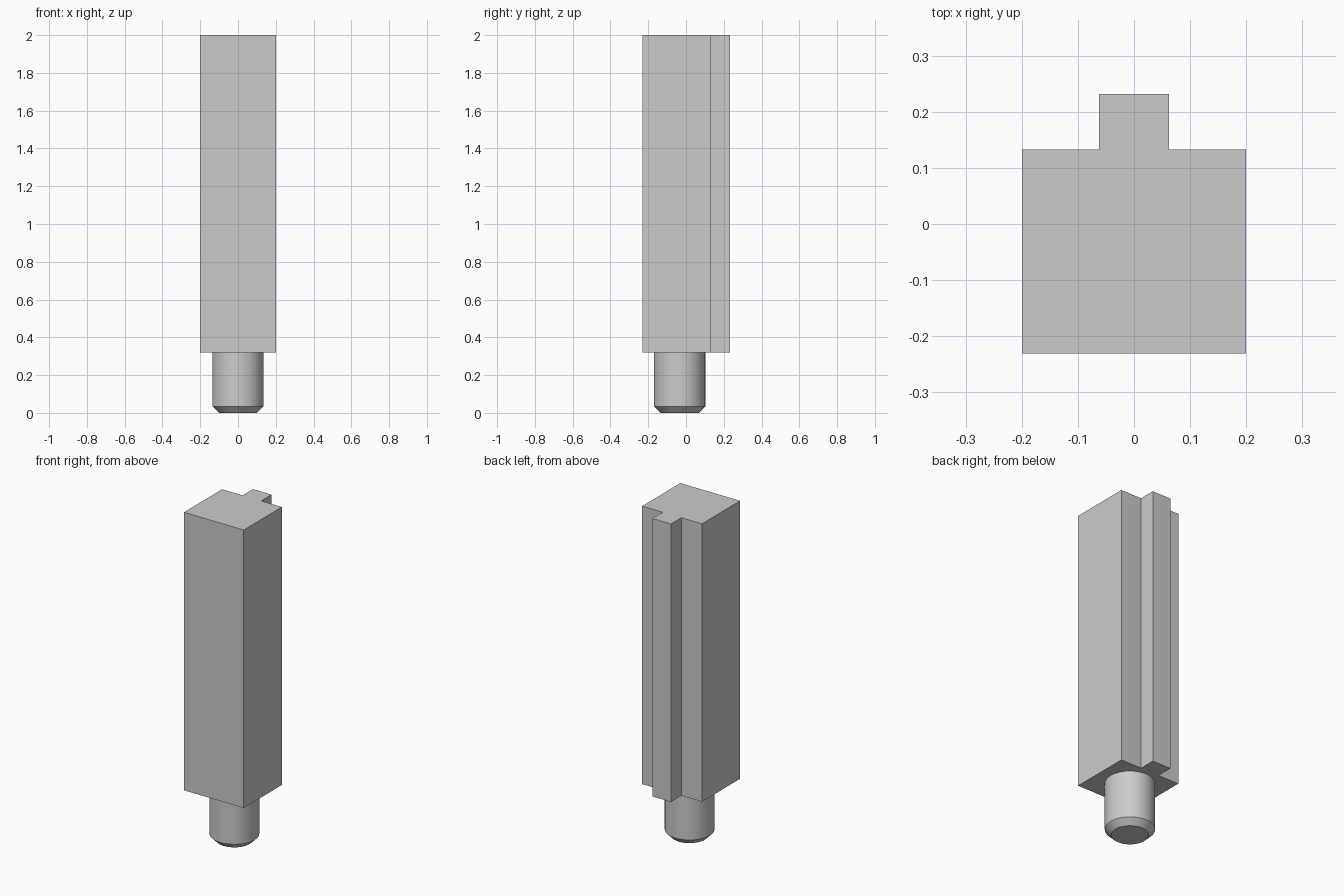
import bpy
import bmesh
import math

cube = bpy.data.objects.get("Cube")
if cube:
    bpy.data.objects.remove(cube, do_unlink=True)

grey = bpy.data.materials.new("plain_grey")
grey.use_nodes = True
colour = (0.6, 0.6, 0.6, 1)
grey.diffuse_color = colour
grey.node_tree.nodes["Principled BSDF"].inputs["Base Color"].default_value = colour


def add_object(name, bm):
    bmesh.ops.recalc_face_normals(bm, faces=bm.faces)
    mesh = bpy.data.meshes.new(name)
    bm.to_mesh(mesh)
    bm.free()
    mesh.materials.append(grey)
    obj = bpy.data.objects.new(name, mesh)
    bpy.context.collection.objects.link(obj)
    return obj


# Square post with a rib along its back: half profile mirrored, then extruded
BASE, TOP = 0.32, 2.0
half = [(0.2, -0.231), (0.2, 0.133), (0.062, 0.133), (0.062, 0.232)]
profile = half + [(-x, y) for x, y in reversed(half)]
bm = bmesh.new()
face = bm.faces.new([bm.verts.new((x, y, BASE)) for x, y in profile])
extruded = bmesh.ops.extrude_face_region(bm, geom=[face], use_keep_orig=True)
top_verts = [g for g in extruded["geom"] if isinstance(g, bmesh.types.BMVert)]
bmesh.ops.translate(bm, verts=top_verts, vec=(0, 0, TOP - BASE))
add_object("ribbed_post", bm)

# Round peg below the post, with a chamfered tip
RADIUS, CHAMFER = 0.136, 0.035
bm = bmesh.new()
bmesh.ops.create_cone(bm, cap_ends=True, segments=64, radius1=RADIUS,
                      radius2=RADIUS, depth=BASE)
bmesh.ops.translate(bm, verts=bm.verts, vec=(0, -0.034, BASE / 2))
rim = [e for e in bm.edges if all(v.co.z < 0.001 for v in e.verts)]
bmesh.ops.bevel(bm, geom=rim, offset=CHAMFER, segments=1, affect='EDGES')
peg = add_object("round_peg", bm)

bpy.ops.object.select_all(action='DESELECT')
peg.select_set(True)
bpy.context.view_layer.objects.active = peg
bpy.ops.object.shade_smooth_by_angle(angle=math.radians(30))
